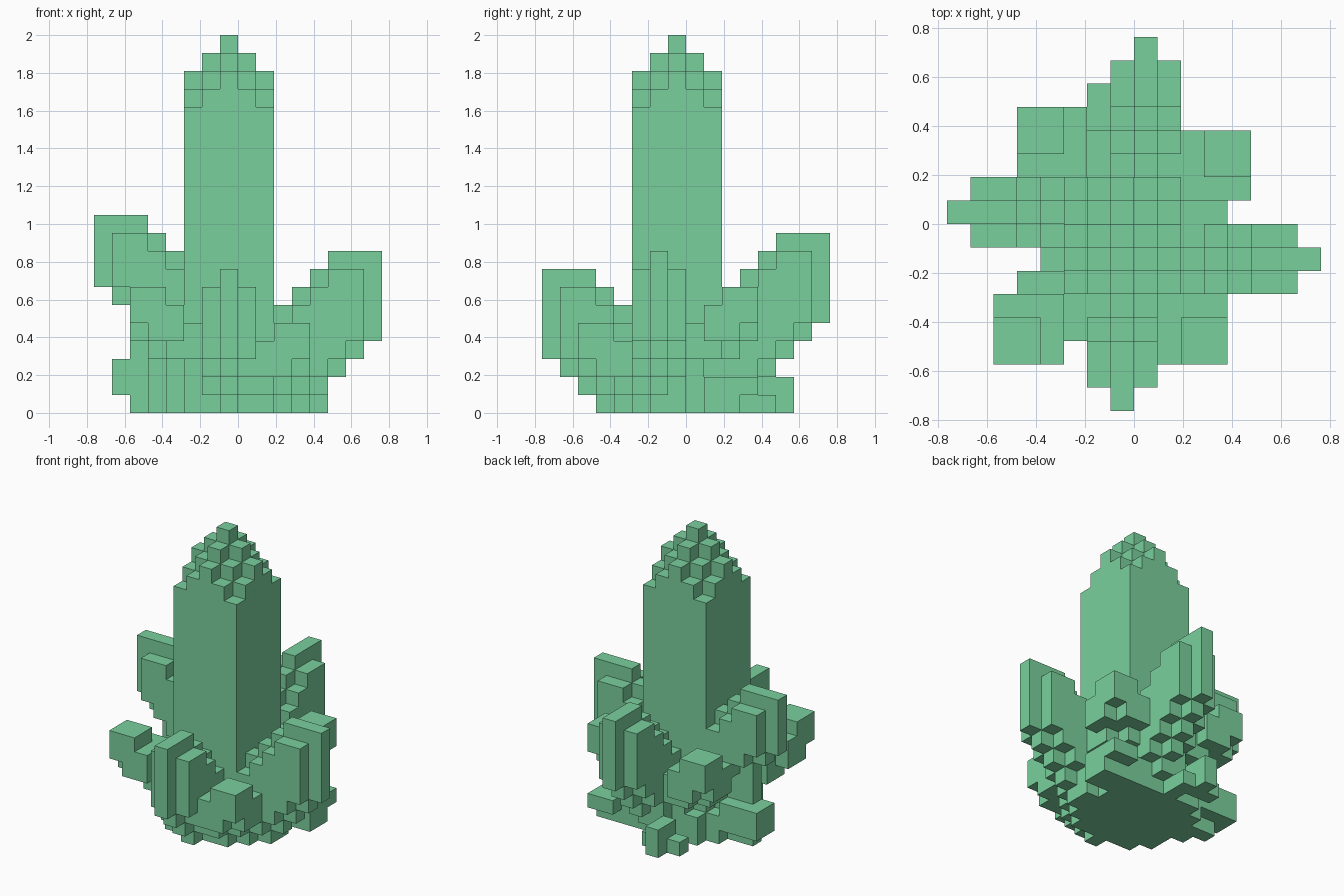
import bpy
import bmesh

cube = bpy.data.objects.get("Cube")
if cube:
    bpy.data.objects.remove(cube)

V = 2.0 / 21          # edge of one block
GREEN = (0.195, 0.63, 0.335, 1.0)

mat = bpy.data.materials.new("crystal green")
mat.use_nodes = True
mat.diffuse_color = GREEN
bsdf = mat.node_tree.nodes["Principled BSDF"]
bsdf.inputs["Base Color"].default_value = GREEN
bsdf.inputs["Roughness"].default_value = 0.8

parts = {}            # part name -> block cells
owner = {}            # cell -> part name


def fill(name, xs, ys, z0, z1):
    """Claim free cells for a part."""
    for x in xs:
        for y in ys:
            for z in range(max(0, z0), z1):
                if (x, y, z) not in owner:
                    owner[(x, y, z)] = name
                    parts.setdefault(name, []).append((x, y, z))


def straight_shard(name, axis, sign, tip, mid, top, bottom):
    """Leaning shard along x or y, three layers thick, stepping down inward."""
    for k in range(7):
        along = tip - sign * k
        drop = max(0, k - 2)
        for side in (-1, 0, 1):
            if side and k == 0:
                continue
            inset = abs(side)
            cell = (along, mid + side) if axis == "x" else (mid + side, along)
            fill(name, [cell[0]], [cell[1]], bottom - k + inset, top - drop - inset)


def corner_shard(name, x, y, dx, dy, top, bottom, steps):
    """Diagonal shard with a two by two tip; dx, dy point inward."""
    for k in range(steps):
        for sx, sy, d in ((0, 0, 0), (1, 0, 1), (0, 1, 1)):
            x0, y0 = x + dx * (k + sx), y + dy * (k + sy)
            fill(name, (x0, x0 + 1), (y0, y0 + 1), bottom - k - d, top - k - d)


# Main column with a stepped pointed tip
for x in range(-3, 2):
    for y in range(-3, 2):
        fill("main_crystal", [x], [y], 0, 21 - abs(x + 1) - abs(y + 1))

# Four leaning shards around the column
straight_shard("right_side_shard", "x", -1, -8, 0, 11, 7)
straight_shard("left_side_shard", "x", 1, 7, -2, 9, 4)
straight_shard("front_shard", "y", -1, -8, -1, 8, 3)
straight_shard("back_shard", "y", 1, 7, 0, 10, 5)

# Diagonal shards
corner_shard("front_right_shard", -6, -6, 1, 1, 7, 5, 4)
corner_shard("front_left_shard", 2, -6, -1, 1, 5, 3, 3)
corner_shard("back_right_shard", -5, 3, 1, -1, 7, 5, 3)
corner_shard("back_left_shard", 3, 2, -1, -1, 7, 5, 3)

# Low stubs poking out near the ground
fill("back_left_stub", (3, 4), (2, 3), 1, 2)
fill("back_left_stub", (2, 3, 4), (1, 2), 0, 2)
fill("back_stub", [-2], (4, 5), 0, 2)
fill("back_stub", (-3, -1), [4], 0, 1)
fill("right_side_stub", (-7, -6, -5), (0, 1), 1, 3)
fill("right_side_stub", (-6, -5), [0], 0, 5)

# Rounded base, narrowing on top
for x in range(-5, 4):
    for y in range(-5, 4):
        a, b = abs(x + 1), abs(y + 1)
        if a + b <= 4 or (max(a, b) <= 3 and a + b <= 5):
            fill("base", [x], [y], 0, 2)
        if a + b <= 4:
            fill("base", [x], [y], 2, 3)

# Outer faces of a block: direction and corner offsets
FACES = []
for axis in range(3):
    u, w = (axis + 1) % 3, (axis + 2) % 3
    for s in (0, 1):
        quad = []
        for cu, cw in ((0, 0), (1, 0), (1, 1), (0, 1)):
            c = [0, 0, 0]
            c[axis], c[u], c[w] = s, cu, cw
            quad.append(tuple(c))
        d = [0, 0, 0]
        d[axis] = 1 if s else -1
        FACES.append((tuple(d), quad if s else quad[::-1]))

# Skin each part with its exposed block faces only
for name, cells in parts.items():
    bm = bmesh.new()
    verts = {}
    for cell in cells:
        for d, quad in FACES:
            if tuple(c + e for c, e in zip(cell, d)) in owner:
                continue
            face = []
            for q in quad:
                p = tuple(c + e for c, e in zip(cell, q))
                if p not in verts:
                    verts[p] = bm.verts.new([c * V for c in p])
                face.append(verts[p])
            bm.faces.new(face)
    mesh = bpy.data.meshes.new(name)
    bm.to_mesh(mesh)
    bm.free()
    mesh.materials.append(mat)
    bpy.context.collection.objects.link(bpy.data.objects.new(name, mesh))
